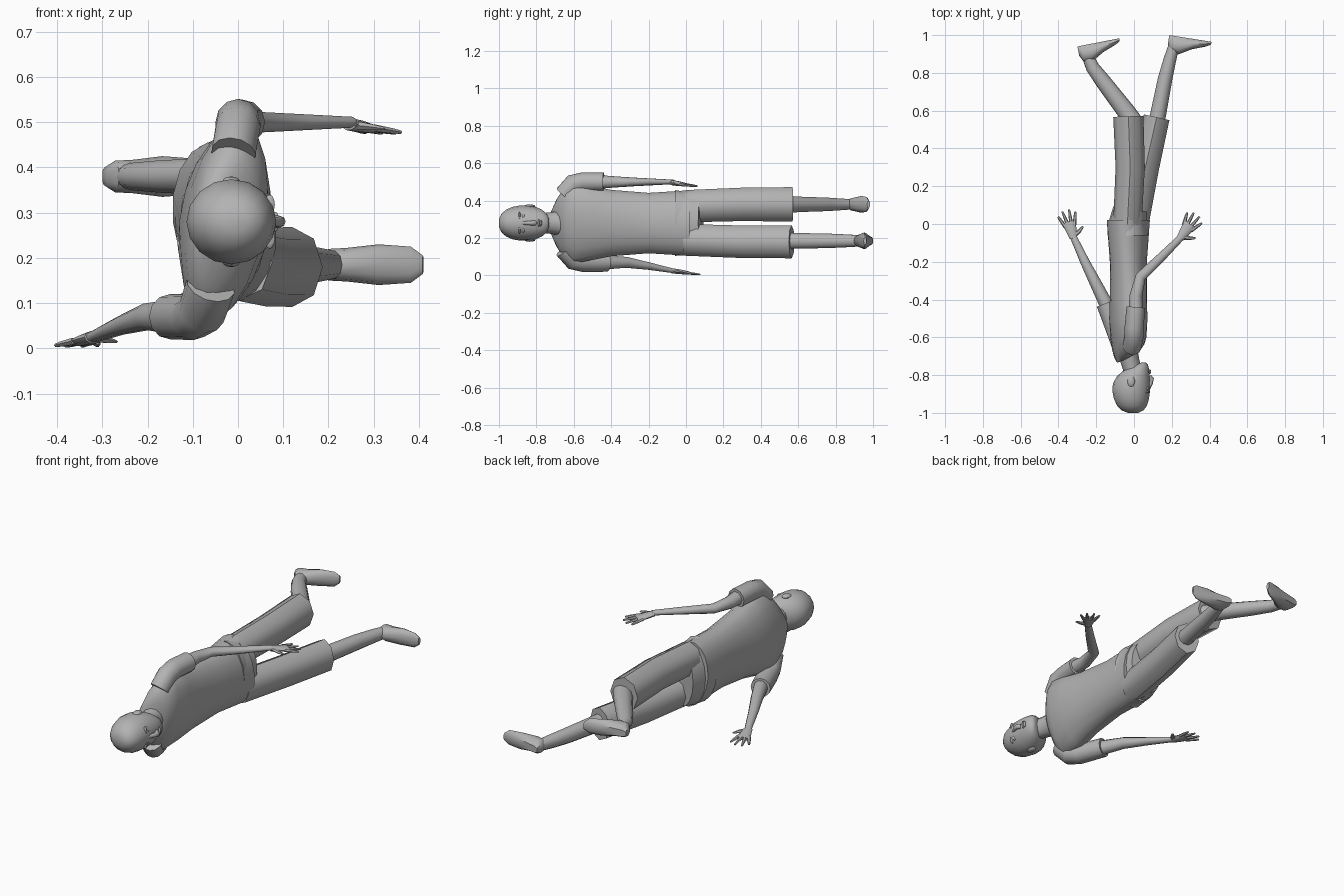
import bpy, bmesh, math
from mathutils import Vector

default_cube = bpy.data.objects.get("Cube")
if default_cube:
    bpy.data.objects.remove(default_cube, do_unlink=True)

grey = (.45, .45, .45, 1)
material = bpy.data.materials.new("plain_grey")
material.use_nodes = True
material.diffuse_color = grey
material.node_tree.nodes["Principled BSDF"].inputs["Base Color"].default_value = grey

vertical = Vector((0, 0, 1))
middle = Vector((-.03, 0, .28))


def finish(name, bm):
    """Turn a bmesh into a smooth shaded object with the shared material."""
    bmesh.ops.recalc_face_normals(bm, faces=bm.faces)
    mesh = bpy.data.meshes.new(name)
    bm.to_mesh(mesh)
    bm.free()
    mesh.materials.append(material)
    part = bpy.data.objects.new(name, mesh)
    bpy.context.collection.objects.link(part)
    bpy.ops.object.select_all(action="DESELECT")
    part.select_set(True)
    bpy.context.view_layer.objects.active = part
    bpy.ops.object.shade_smooth_by_angle(angle=math.radians(50))


def ellipse(center, across, along, sides):
    angles = [math.tau * i / sides for i in range(sides)]
    return [center + across * math.cos(a) + along * math.sin(a) for a in angles]


def loft(name, rings):
    """Skin a list of equal point rings and cap both ends."""
    bm = bmesh.new()
    loops = [[bm.verts.new(point) for point in ring] for ring in rings]
    for lower, upper in zip(loops, loops[1:]):
        for i in range(len(lower)):
            bm.faces.new((lower[i - 1], lower[i], upper[i], upper[i - 1]))
    bm.faces.new(loops[0])
    bm.faces.new(loops[-1])
    finish(name, bm)


def tube(name, points, start, end, flatness=1, end_flatness=None, sides=10):
    """Tapering limb; flatness is the vertical radius over the level radius."""
    end_flatness = end_flatness or flatness
    points = [Vector(point) for point in points]
    last = len(points) - 1
    rings = []
    for i, point in enumerate(points):
        tangent = points[min(i + 1, last)] - points[max(i - 1, 0)]
        side = tangent.cross(vertical).normalized()
        rise = side.cross(tangent).normalized()
        t = i / last
        radius = start + (end - start) * t
        height = radius * (flatness + (end_flatness - flatness) * t)
        rings.append(ellipse(point, side * radius, rise * height, sides))
    loft(name, rings)


def ball(name, location, size):
    bm = bmesh.new()
    bmesh.ops.create_uvsphere(bm, u_segments=10, v_segments=6, radius=1)
    bmesh.ops.scale(bm, vec=size, verts=bm.verts)
    bmesh.ops.translate(bm, vec=location, verts=bm.verts)
    finish(name, bm)


# Shirt body: the shoulders twist against the hem and the neckline dips in front
rings = []
for y, depth, width in [(.02, .114, .178), (-.2, .098, .164), (-.4, .098, .18),
                        (-.5, .1, .2), (-.6, .09, .22), (-.65, .08, .19),
                        (-.68, .07, .14), (-.7, .06, .08)]:
    center = middle + Vector((0, y, 0))
    ring = ellipse(center, Vector((depth, 0, 0)), vertical * width, sides=18)
    twist = -.1 - .4 * (y - .02)
    dip = 7 * max(0, -.62 - y)
    for point in ring:
        point.y += dip * (point.x - center.x)
        point.x += twist * (point.z - center.z)
    rings.append(ring)
loft("shirt_body", rings)

# Sleeves and arms
tube("upper_sleeve", [(-.01, -.65, .43), (0, -.6, .49), (0, -.55, .5), (.01, -.44, .5)],
     start=.05, end=.05, flatness=1.1, end_flatness=1, sides=12)
tube("lower_sleeve", [(-.06, -.65, .14), (-.08, -.6, .08), (-.1, -.55, .07), (-.15, -.42, .07)],
     start=.055, end=.05, flatness=1, sides=12)
tube("upper_arm", [(.01, -.47, .5), (.01, -.38, .5), (.035, -.28, .5), (.15, -.17, .5), (.25, -.07, .5)],
     start=.039, end=.018, flatness=1, end_flatness=.7)
tube("lower_arm", [(-.13, -.46, .07), (-.2, -.32, .07), (-.26, -.2, .05), (-.32, -.07, .025)],
     start=.038, end=.018, flatness=1.1, end_flatness=.7)


# Hands: flat palm with a fan of fingers and a forward thumb
def hand(prefix, wrist, heading):
    wrist = Vector(wrist)

    def direction(offset):
        angle = math.radians(heading + offset)
        return Vector((math.cos(angle), math.sin(angle), -.13))

    palm = direction(0)
    tube(prefix + "_palm", [wrist, wrist + palm * .04, wrist + palm * .09],
         start=.02, end=.036, flatness=.7, end_flatness=.25)
    fingers = {"index": -20, "middle": -7, "ring": 7, "little": 20}
    for finger, offset in fingers.items():
        ray = direction(offset)
        reach = .16 - abs(offset) / 1000
        tube(f"{prefix}_{finger}_finger", [wrist + ray * .07, wrist + ray * .12, wrist + ray * reach],
             start=.011, end=.005, flatness=.8, sides=6)
    thumb = direction(-55)
    tube(prefix + "_thumb", [wrist + palm * .01, wrist + thumb * .05, wrist + thumb * .08],
         start=.016, end=.005, flatness=.7, sides=6)


hand("upper_hand", wrist=(.245, -.075, .496), heading=55)
hand("lower_hand", wrist=(-.32, -.075, .025), heading=106)

# Trousers
tube("trouser_hips", [(-.03, -.06, .28), (-.03, .02, .28), (-.02, .08, .28)],
     start=.11, end=.09, flatness=1.6, end_flatness=1.7, sides=16)
tube("upper_trouser_leg", [(-.035, 0, .37), (-.02, .3, .38), (-.03, .57, .38)],
     start=.075, end=.08, flatness=1.15, sides=8)
tube("lower_trouser_leg", [(0, 0, .19), (.06, .3, .18), (.12, .565, .18)],
     start=.077, end=.069, flatness=1.1, end_flatness=1.28, sides=8)

# Bare shins
tube("upper_shin", [(0, .53, .38), (-.045, .6, .38), (-.16, .75, .38), (-.22, .83, .38), (-.25, .9, .38)],
     start=.054, end=.03, flatness=.9)
tube("lower_shin", [(.12, .54, .185), (.165, .77, .185), (.19, .87, .185), (.21, .94, .185)],
     start=.043, end=.029, flatness=1.05)


# Feet: flat sole, high instep and a rounded toe
def foot(name, heel, degrees):
    angle = math.radians(degrees)
    heel = Vector(heel)
    forward = Vector((math.cos(angle), math.sin(angle), 0))
    upward = forward.cross(vertical)
    rings = []
    for along, top, half in [(0, .05, .02), (.02, .09, .035), (.06, .095, .037),
                             (.13, .055, .045), (.2, .03, .04), (.226, .015, .02)]:
        sole = heel + forward * along
        ring = ellipse(sole + upward * top / 2, upward * top / 2, vertical * half, sides=12)
        for point in ring:
            height = (point - sole).dot(upward)
            if height < top / 5:
                point -= upward * height
        rings.append(ring)
    loft(name, rings)


foot("upper_foot", heel=(-.3, .94, .38), degrees=11)
foot("lower_foot", heel=(.187, 1, .185), degrees=-9)

# Neck
tube("neck", [(-.03, -.63, .28), (-.03, -.69, .28), (-.02, -.73, .28), (0, -.8, .28)],
     start=.056, end=.046, flatness=1.25, end_flatness=1.1, sides=12)

# Head: an egg from crown to chin, with the jaw drawn forward
rings = []
steps = 10
for i in range(steps):
    angle = math.pi * (i + .5) / steps
    level = -math.cos(angle)
    jaw = max(0, level)
    fullness = math.sin(angle) ** .8
    back = -.105 * fullness + .08 * jaw ** 2
    front = .095 * fullness ** (.2 if jaw else .7)
    center = Vector(((back + front) / 2 - .01, .135 * level - .866, middle.z))
    depth = Vector(((front - back) / 2, 0, 0))
    rings.append(ellipse(center, depth, vertical * .095 * fullness, sides=16))
loft("head", rings)

# Face
tube("nose", [(.07, -.885, .28), (.09, -.84, .28), (.093, -.82, .28), (.08, -.81, .28)],
     start=.009, end=.015, sides=8)
for part, y, width in [("upper_lip", -.787, .022), ("lower_lip", -.776, .018)]:
    ball(part, (.083, y, .28), (.008, .006, width))
for label, side in [("upper", 1), ("lower", -1)]:
    def place(x, y, offset):
        return x, y, middle.z + side * offset

    ball(label + "_eye", place(.07, -.87, .036), (.01, .008, .015))
    ball(label + "_brow", place(.07, -.89, .038), (.012, .006, .022))
    ball(label + "_ear", place(-.015, -.835, .09), (.02, .03, .01))
